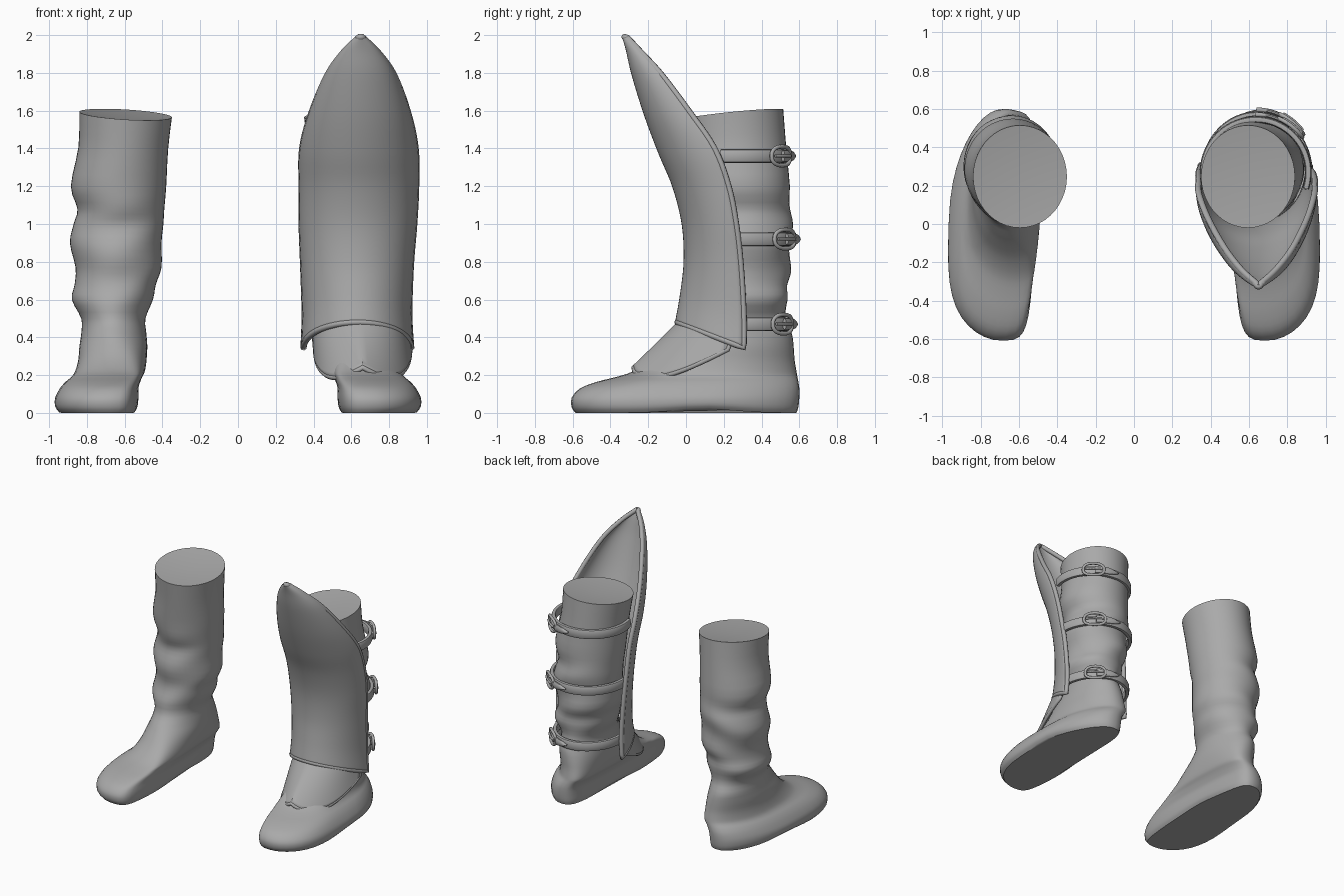
import bpy, bmesh, math
from math import sin, cos, pi, radians
from mathutils import Vector

cube = bpy.data.objects.get("Cube")
if cube:
    bpy.data.objects.remove(cube, do_unlink=True)

grey = bpy.data.materials.new("grey leather")
grey.use_nodes = True
tone = (0.4, 0.4, 0.4, 1)
grey.diffuse_color = tone
grey.node_tree.nodes["Principled BSDF"].inputs["Base Color"].default_value = tone


def add_object(name, data):
    data.materials.append(grey)
    obj = bpy.data.objects.new(name, data)
    bpy.context.collection.objects.link(obj)
    return obj


def loft(name, rings, closed=True, caps=False, sink=0.0):
    """Skin rows of points; closed rows wrap round, caps fill both ends."""
    bm = bmesh.new()
    rows = [[bm.verts.new(p) for p in ring] for ring in rings]
    n = len(rows[0])
    for a, b in zip(rows, rows[1:]):
        for i in range(n if closed else n - 1):
            j = (i + 1) % n
            bm.faces.new((a[i], a[j], b[j], b[i]))
    if caps:
        bm.faces.new(rows[0])
        top = rows[-1]
        mid = sum((v.co for v in top), Vector()) / n
        centre = bm.verts.new(mid - Vector((0, 0, sink)))
        for i in range(n):
            bm.faces.new((top[i], top[(i + 1) % n], centre))
    bmesh.ops.recalc_face_normals(bm, faces=bm.faces)
    mesh = bpy.data.meshes.new(name)
    bm.to_mesh(mesh)
    bm.free()
    mesh.shade_smooth()
    mesh.set_sharp_from_angle(angle=radians(45))
    return add_object(name, mesh)


def tube(name, points, radius, cyclic=True):
    curve = bpy.data.curves.new(name, "CURVE")
    curve.dimensions = "3D"
    curve.bevel_depth = radius
    curve.bevel_resolution = 2
    curve.use_fill_caps = True
    spline = curve.splines.new("POLY")
    spline.points.add(len(points) - 1)
    for p, co in zip(spline.points, points):
        p.co = (*co, 1)
    spline.use_cyclic_u = cyclic
    spline.use_smooth = True
    return add_object(name, curve)


def resample(rows, steps):
    """Smooth Catmull-Rom interpolation between rows of numbers."""
    out = []
    last = len(rows) - 1
    for i in range(last):
        quad = [rows[max(0, min(last, i + k))] for k in (-1, 0, 1, 2)]
        for s in range(steps):
            t = s / steps
            out.append([b + 0.5 * t * (c - a + t * (2 * a - 5 * b + 4 * c - d
                        + t * (3 * (b - c) + d - a))) for a, b, c, d in zip(*quad)])
    return out + [list(rows[-1])]


def clamp(v):
    return max(0.0, min(1.0, v))


def power(v, e):
    return math.copysign(abs(v) ** e, v)


# Boot sections: height, inner x, outer x, front y, back y
BOOT = [
    (0, .55, .945, -.585, .585), (.03, .535, .965, -.605, .595),
    (.08, .53, .965, -.605, .6), (.13, .53, .94, -.56, .6),
    (.165, .52, .91, -.47, .595), (.19, .51, .88, -.37, .59),
    (.22, .495, .86, -.28, .585), (.28, .485, .845, -.19, .575),
    (.35, .48, .84, -.12, .57), (.42, .485, .83, -.06, .56),
    (.5, .49, .83, 0, .525), (.6, .45, .88, .02, .55),
    (.68, .435, .865, .03, .53), (.77, .405, .86, .035, .55),
    (.9, .405, .89, .04, .56), (1, .395, .87, .05, .555),
    (1.08, .39, .85, .04, .55), (1.2, .38, .885, .02, .55),
    (1.4, .37, .845, 0, .53), (1.58, .35, .84, -.02, .515),
]


def boot_ring(row, side, count=44):
    z, x0, x1, y0, y1 = row
    foot = clamp((.42 - z) / .22)
    e = 1 - .2 * foot
    folds = .012 * clamp((z - .42) / .15) * clamp((1.2 - z) / .2)
    ring = []
    for i in range(count):
        a = 2 * pi * i / count
        c, s = cos(a), sin(a)
        crease = 1 + folds * 4 * sin(22 * z + 2.2 * sin(a + 1)) * (.4 + .6 * c * c)
        y = (y0 + y1) / 2 - (y1 - y0) / 2 * power(c, e) * crease
        shift = -.07 * foot * (c ** 4 if c > 0 else c * c)
        wide = (x1 - x0) / 2 * (1 + .15 * foot * c)
        x = (x0 + x1) / 2 + shift + wide * power(s, e)
        # sole arch and slanted opening
        h = z + .02 * math.exp(-((y - .1) / .22) ** 2) * clamp(1 - z / .1)
        h += clamp((z - 1.25) / .33) * (.1 * (y - .25) + .06 * (x - .6))
        ring.append((x * side, y, h))
    return ring


for label, side in (("right", -1), ("left", 1)):
    loft(label + "_boot", [boot_ring(r, side) for r in resample(BOOT, 3)],
         caps=True, sink=.025)


def plate(name, rows, thickness, rim):
    """Curved armour sheet. Row: centre x, half width, crest y, z, edge y, z, dip."""
    grid = []
    for cx, w, yc, zc, ye, ze, dip in resample(rows, 5):
        line = []
        for i in range(33):
            a = radians(-90 + 180 * i / 32)
            k = cos(a)
            line.append((cx + w * sin(a), ye + (yc - ye) * k,
                         ze + (zc - ze) * k - dip * abs(sin(2 * a))))
        grid.append(line)
    sheet = loft(name, grid, closed=False)
    solid = sheet.modifiers.new("thickness", "SOLIDIFY")
    solid.thickness = thickness
    solid.offset = 0
    edge = (grid[0][16:] + [r[-1] for r in grid[1:]] + grid[-1][-2::-1]
            + [r[0] for r in grid[-2:0:-1]] + grid[0][:16])
    tube(name + "_rim", edge, rim)


# Shin guard with a tall pointed top
plate("shin_guard", [
    (.65, .012, -.325, 1.99, -.31, 1.985, 0),
    (.65, .09, -.305, 1.92, -.24, 1.91, 0),
    (.65, .175, -.275, 1.79, -.13, 1.79, 0),
    (.645, .255, -.21, 1.58, .02, 1.59, 0),
    (.64, .3, -.135, 1.38, .15, 1.4, 0),
    (.64, .303, -.06, 1.2, .225, 1.2, 0),
    (.635, .298, -.01, 1, .265, 1, 0),
    (.63, .285, 0, .8, .29, .78, 0),
    (.63, .277, -.02, .62, .305, .52, 0),
    (.632, .285, -.045, .48, .305, .345, 0),
], .026, .017)

# Ankle plate spreading over the instep
plate("ankle_plate", [
    (.645, .235, -.01, .5, .24, .46, 0),
    (.65, .245, -.13, .38, .24, .4, .03),
    (.66, .25, -.275, .24, .22, .335, .075),
], .024, .014)


def strap_point(cx, rx, ry, z, deg, lift=0.0, up=0.0):
    a = radians(deg)
    return Vector((cx + (rx + lift) * cos(a), .27 + (ry + lift) * sin(a), z + up))


# Straps round the calf, each with a buckle on the outer back
for place, z, cx, rx, ry in (("upper", 1.36, .635, .275, .275),
                             ("middle", .92, .64, .275, .3),
                             ("lower", .47, .64, .25, .285)):
    rings = []
    for i in range(41):
        deg = -18 + 216 * i / 40
        rings.append([strap_point(cx, rx, ry, z, deg,
                                  .017 * power(cos(t), .6), .036 * power(sin(t), .6))
                      for t in (2 * pi * k / 12 for k in range(12))])
    loft(place + "_strap", rings, caps=True)

    # oval frame, prong and loose strap end
    frame = [strap_point(cx, rx, ry, z, 52 + 15 * power(cos(t), .8), .03,
                         .05 * power(sin(t), .8))
             for t in (2 * pi * k / 24 for k in range(24))]
    tube(place + "_buckle", frame, .011)
    prong = [strap_point(cx, rx, ry, z, 40 + 4 * k, .04) for k in range(7)]
    tube(place + "_prong", prong, .008, cyclic=False)
    tail = []
    for k in range(10):
        taper = (1 - (k / 9) ** 4) * .9 + .1
        tail.append([strap_point(cx, rx, ry, z, 54 + 4 * k,
                                 .026 + .012 * cos(t), .03 * taper * sin(t))
                     for t in (2 * pi * m / 10 for m in range(10))])
    loft(place + "_strap_end", tail, caps=True)
